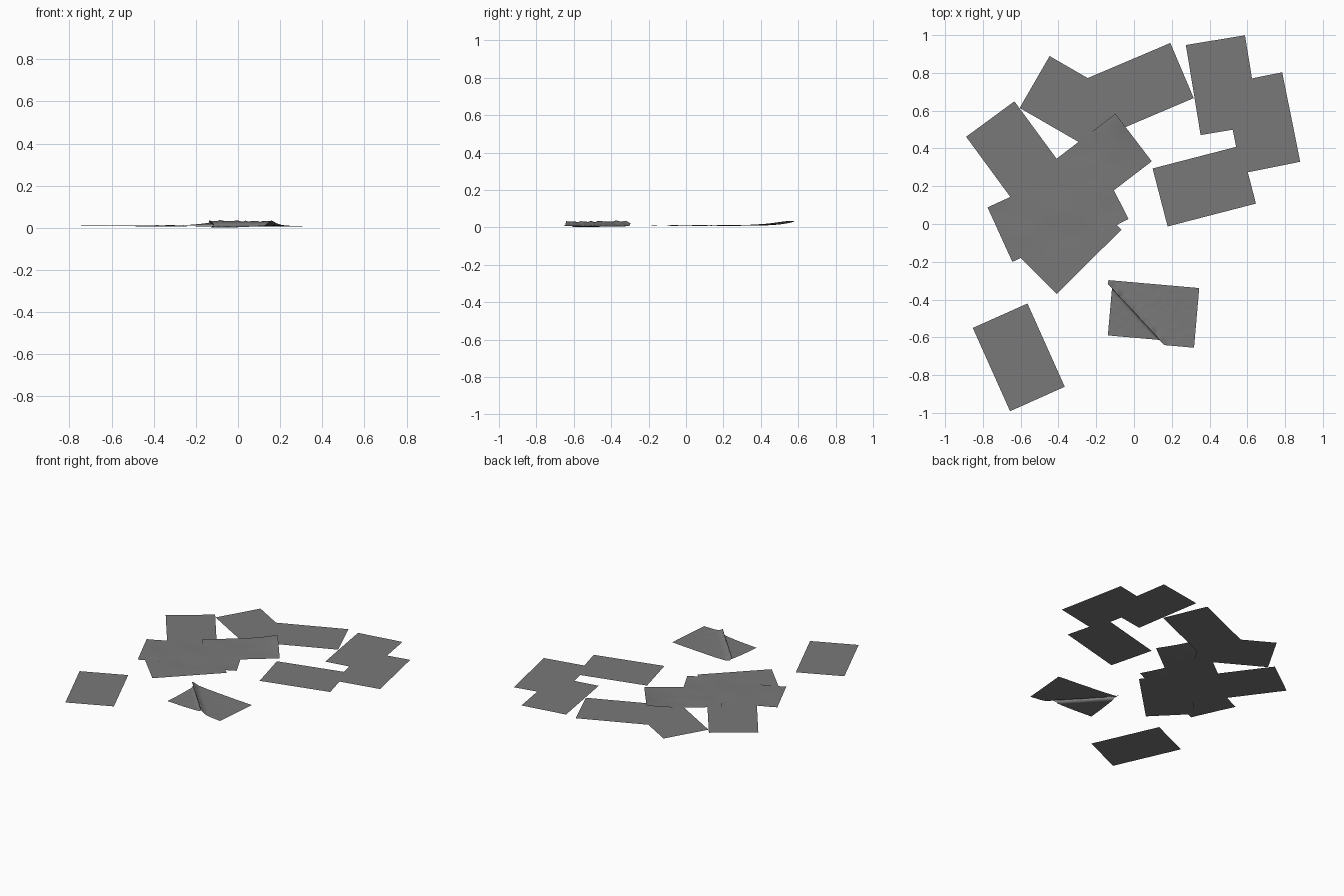
import bpy, bmesh, math, random
from mathutils import noise, Vector

if "Cube" in bpy.data.objects:
    bpy.data.objects.remove(bpy.data.objects["Cube"])

random.seed(3)
L, W = 0.483, 0.317          # sheet length and width

grey = bpy.data.materials.new("paper_grey")
grey.diffuse_color = (0.19, 0.19, 0.19, 1)
grey.use_nodes = True
grey.node_tree.nodes["Principled BSDF"].inputs["Base Color"].default_value = grey.diffuse_color


def sheet(name, cx, cy, angle, z, bend=None, nu=1, nv=1):
    """One sheet of paper; bend(u, v, x, y) returns (dx, dy, dz), with u, v in -1..1."""
    a = math.radians(angle)
    bm = bmesh.new()
    rows = []
    for j in range(nv + 1):
        row = []
        for i in range(nu + 1):
            u, v = 2 * i / nu - 1, 2 * j / nv - 1
            lx, ly = u * L / 2, v * W / 2
            x = cx + lx * math.cos(a) - ly * math.sin(a)
            y = cy + lx * math.sin(a) + ly * math.cos(a)
            d = bend(u, v, x, y) if bend else (0, 0, 0)
            row.append(bm.verts.new((x + d[0], y + d[1], z + d[2])))
        rows.append(row)
    for j in range(nv):
        for i in range(nu):
            bm.faces.new((rows[j][i], rows[j][i + 1], rows[j + 1][i + 1], rows[j + 1][i]))
    me = bpy.data.meshes.new(name)
    bm.to_mesh(me)
    bm.free()
    me.materials.append(grey)
    for p in me.polygons:
        p.use_smooth = bend is not None
    ob = bpy.data.objects.new(name, me)
    bpy.context.collection.objects.link(ob)
    return ob


def gauss(d, s):
    return math.exp(-(d / s) ** 2)


def ripple(u, v, x, y):
    # soft waves where a sheet drapes over the ones below
    return 0, 0, 0.003 + 0.003 * noise.noise(Vector((x * 7, y * 7, 1)))


def corner_lift(u, v, x, y):
    # far corner curls up off the floor
    t = max(0, u) ** 2 * (0.3 + 0.7 * gauss(v - 0.75, 0.7))
    fall = 1 - 0.7 * max(0, -v)
    return 0, 0, 0.003 + 0.023 * t * fall + 0.002 * noise.noise(Vector((x * 9, y * 9, 4)))


def crumple(u, v, x, y):
    # pinched ridge running diagonally across the left end
    nx, ny = 0.735, 0.678
    d = (x + 0.12) * nx + (y + 0.36) * ny
    n = noise.noise(Vector((x * 30, y * 30, 2)))
    pull = 0.034 if d < -0.015 else 0.034 * max(0, 1 - (d + 0.015) / 0.03)
    if d > 0.015:
        pull = 0
    lift = 0.019 * gauss(d - 0.012, 0.022) * (1 + 0.4 * n) + 0.008 * gauss(d, 0.09)
    low = -0.005 if d < -0.02 else 0
    return pull * nx, pull * ny, max(-0.006, lift + low + 0.001 * n)


# flat loose sheets: centre x, centre y, angle, height
flat = [(-0.61, -0.706, -65.9, 0.006), (0.47, 0.735, -80.7, 0.006),
        (0.677, 0.535, -78.6, 0.007), (0.372, 0.201, 14.5, 0.008),
        (0.032, 0.718, 23, 0.006), (-0.317, 0.631, -30, 0.007),
        (-0.618, 0.361, -53.7, 0.006), (-0.35, -0.088, 44.7, 0.006)]
for k, (x, y, a, z) in enumerate(flat):
    sheet(f"flat_sheet_{k + 1}", x, y, a, z)

# draped sheets in the pile
sheet("draped_sheet_lower", -0.316, 0.058, 27, 0.005, ripple, 24, 16)
sheet("draped_sheet_left", -0.49, 0.044, 24.5, 0.007, ripple, 24, 16)
sheet("curled_sheet_top", -0.194, 0.311, 37.4, 0.008, corner_lift, 32, 20)

# crumpled sheet at the front
sheet("crumpled_sheet", 0.091, -0.476, -5, 0.006, crumple, 60, 40)
